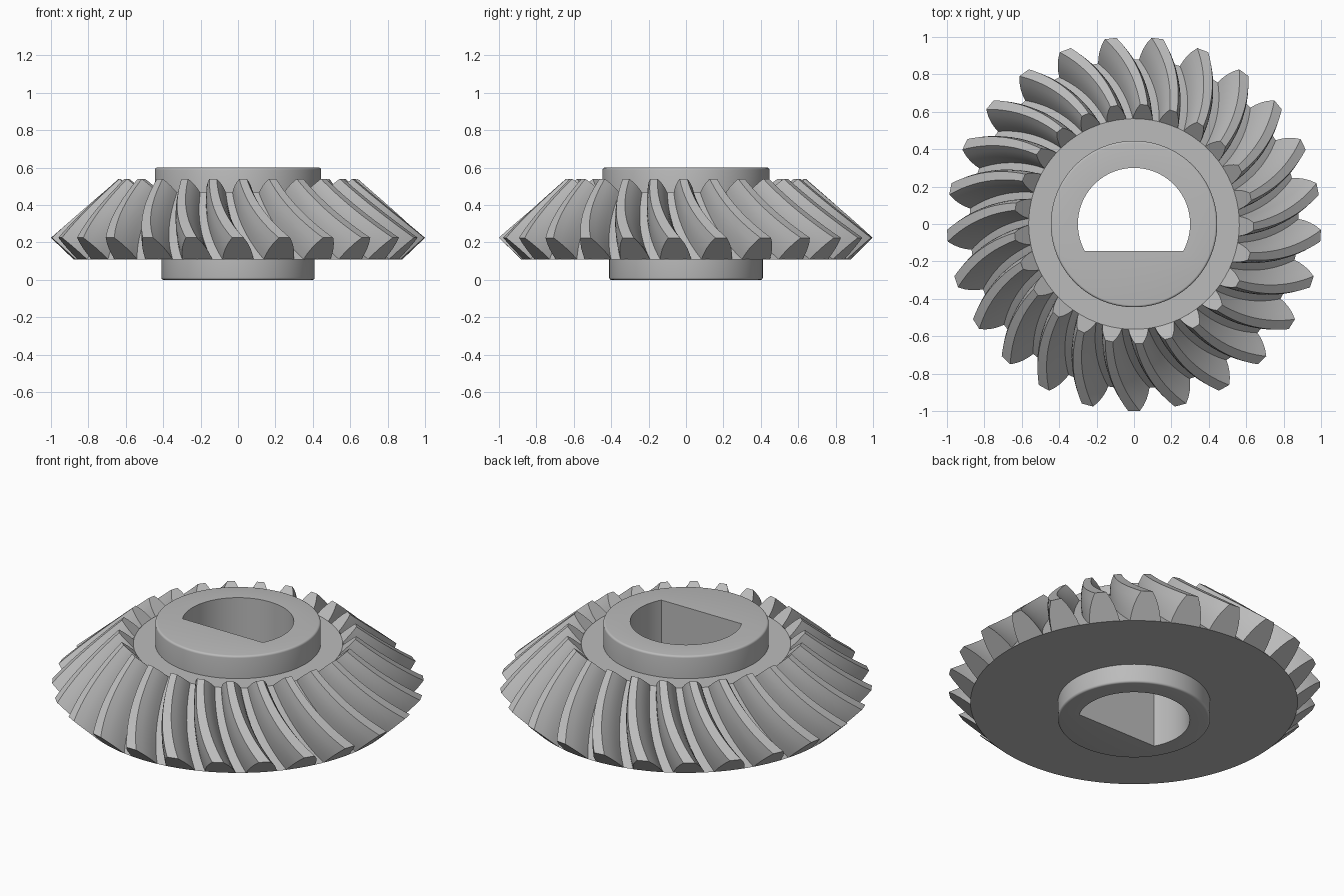
import bpy, bmesh
from math import sin, cos, pi, radians
from mathutils import Matrix

cube = bpy.data.objects.get("Cube")
if cube:
    bpy.data.objects.remove(cube, do_unlink=True)

steel = bpy.data.materials.new("plain_grey")
steel.use_nodes = True
GREY = (0.5, 0.5, 0.5, 1)
steel.diffuse_color = GREY
steel.node_tree.nodes["Principled BSDF"].inputs["Base Color"].default_value = GREY

TEETH, APEX, INNER = 25, 1.1, 0.64       # bevel cone apex height, inner end scale
ROOT_R, ROOT_Z, TIP_R, TIP_Z = 0.88, 0.11, 1.0, 0.225
BORE_R, FLAT_Y = 0.30, 0.1445


def finish(name, bm):
    bmesh.ops.recalc_face_normals(bm, faces=bm.faces)
    mesh = bpy.data.meshes.new(name)
    bm.to_mesh(mesh)
    bm.free()
    mesh.materials.append(steel)
    obj = bpy.data.objects.new(name, mesh)
    bpy.context.collection.objects.link(obj)
    bpy.ops.object.select_all(action='DESELECT')
    obj.select_set(True)
    bpy.context.view_layer.objects.active = obj
    bpy.ops.object.shade_smooth_by_angle(angle=radians(32))
    return obj


def bridge(bm, a, b):
    n = len(a)
    for i in range(n):
        j = (i + 1) % n
        bm.faces.new((a[i], a[j], b[j], b[i]))


def fillet(r, z, size, up):
    # quarter round on a hub rim, listed from the end face to the side wall
    arc = [k * pi / 8 for k in range(5)]
    return [(r - size + size * sin(a), z - up * size * (1 - cos(a))) for a in arc]


# Hubs and cone blank: turned profile around a D-shaped bore
def bore_radius(a):
    s = -sin(a)
    return min(BORE_R, FLAT_Y / s) if s > 0.01 else BORE_R


root_in = (ROOT_R * INNER, APEX - (APEX - ROOT_Z) * INNER)
profile = [(None, 0)] + fillet(0.41, 0, 0.012, -1)
profile += [(0.41, ROOT_Z), (ROOT_R, ROOT_Z), root_in, (0.445, root_in[1])]
profile += fillet(0.445, 0.6, 0.012, 1)[::-1] + [(None, 0.6)]

bm = bmesh.new()
angles = [2 * pi * i / 100 for i in range(100)]
rings = []
for r, z in profile:
    ring = []
    for a in angles:
        rad = bore_radius(a) if r is None else r
        ring.append(bm.verts.new((rad * cos(a), rad * sin(a), z)))
    rings.append(ring)
for a, b in zip(rings, rings[1:] + rings[:1]):
    bridge(bm, a, b)
finish("gear_body", bm)

# Spiral teeth: one section scaled towards the apex while it twists
half = [(0, 5.4), (0.25, 4.85), (0.5, 4.1), (0.75, 3.1), (1, 1.8)]
section = [(h, -w) for h, w in half] + [(h, w) for h, w in half[::-1]] + [(0, 0)]
STEPS, TWIST = 16, 12

bm = bmesh.new()
for k in range(TEETH):
    loops = []
    for i in range(STEPS + 1):
        t = i / STEPS
        scale = INNER + (1 - INNER) * t
        turn = -90 + 360 * k / TEETH - TWIST * (1 - 0.6 * t - 0.4 * t * t)
        loop = []
        for h, w in section:
            r = (ROOT_R + (TIP_R - ROOT_R) * h) * scale
            z = APEX - (APEX - ROOT_Z - (TIP_Z - ROOT_Z) * h) * scale
            a = radians(turn + w)
            loop.append(bm.verts.new((r * cos(a), r * sin(a), z)))
        loops.append(loop)
    for a, b in zip(loops, loops[1:]):
        bridge(bm, a, b)
    bm.faces.new(loops[0])
    bm.faces.new(loops[-1])
finish("spiral_teeth", bm)
